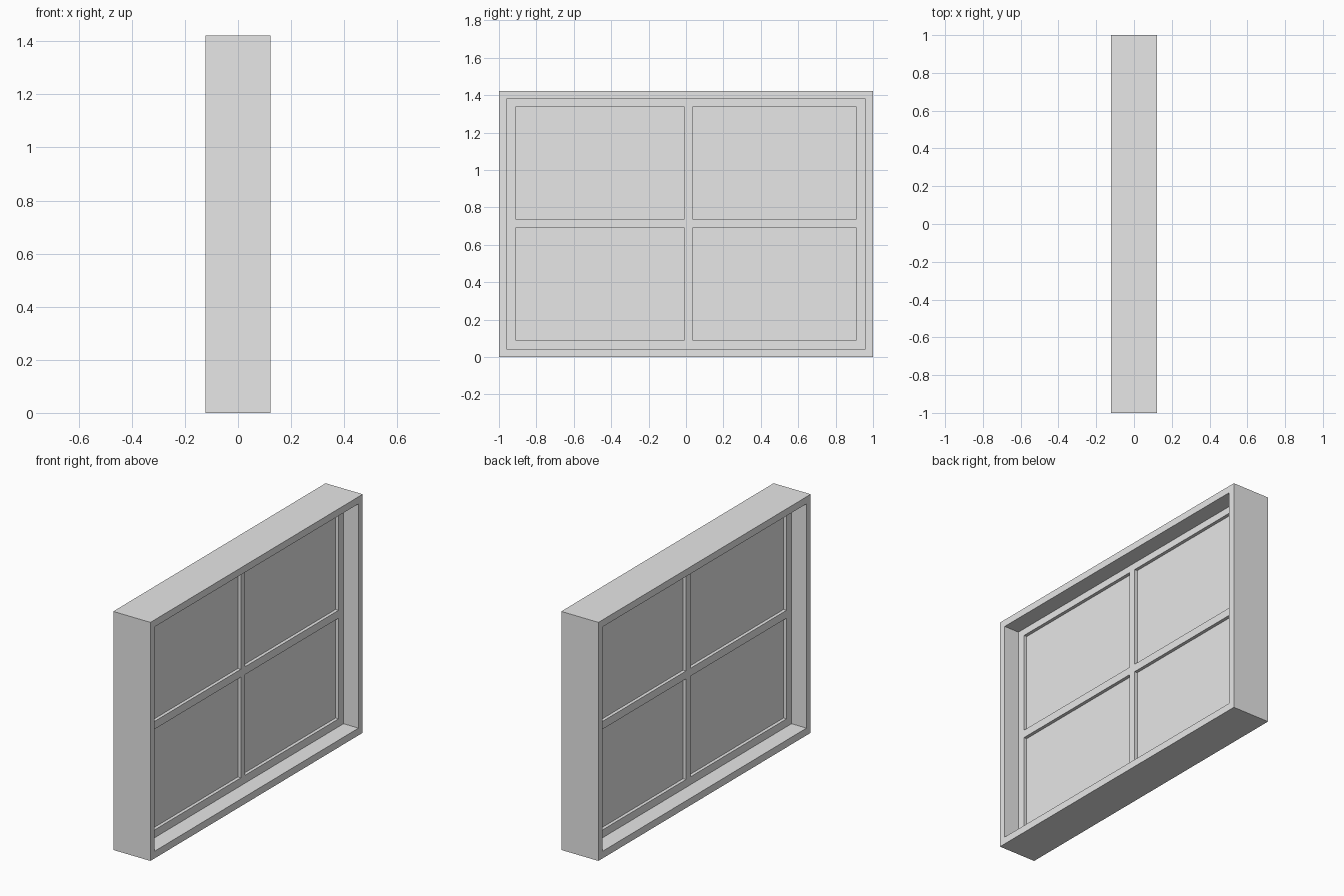
import bpy
import bmesh

cube = bpy.data.objects.get("Cube")
if cube:
    bpy.data.objects.remove(cube, do_unlink=True)

# Single plain grey for the whole window
grey = bpy.data.materials.new("plain_grey")
grey.use_nodes = True
colour = (0.8, 0.8, 0.8, 1.0)
grey.diffuse_color = colour
grey.node_tree.nodes["Principled BSDF"].inputs["Base Color"].default_value = colour


def lattice(name, ys, zs, depth, open_cells=True):
    """Upright grid of bars between the given lines, thickened along x.
    Cells with odd row and odd column are left open."""
    bm = bmesh.new()
    verts = [[bm.verts.new((0, y, z)) for z in zs] for y in ys]
    for i in range(len(ys) - 1):
        for j in range(len(zs) - 1):
            if open_cells and i % 2 and j % 2:
                continue
            bm.faces.new((verts[i][j], verts[i + 1][j],
                          verts[i + 1][j + 1], verts[i][j + 1]))
    mesh = bpy.data.meshes.new(name)
    bm.to_mesh(mesh)
    bm.free()
    mesh.materials.append(grey)
    obj = bpy.data.objects.new(name, mesh)
    bpy.context.collection.objects.link(obj)
    solid = obj.modifiers.new("thickness", 'SOLIDIFY')
    solid.thickness = depth
    solid.offset = 0
    return obj


# Deep outer casing
lattice("outer_frame", (-1, -0.96, 0.96, 1), (0, 0.043, 1.38, 1.422), 0.245)

# Thin sash with one vertical and one horizontal glazing bar
lattice("sash_with_glazing_bars",
        (-0.96, -0.912, -0.008, 0.034, 0.912, 0.96),
        (0.043, 0.09, 0.69, 0.737, 1.338, 1.38), 0.048)

# Glass sheet running through the middle of the sash
lattice("glass", (-0.94, 0.94), (0.06, 1.36), 0.009, open_cells=False)
